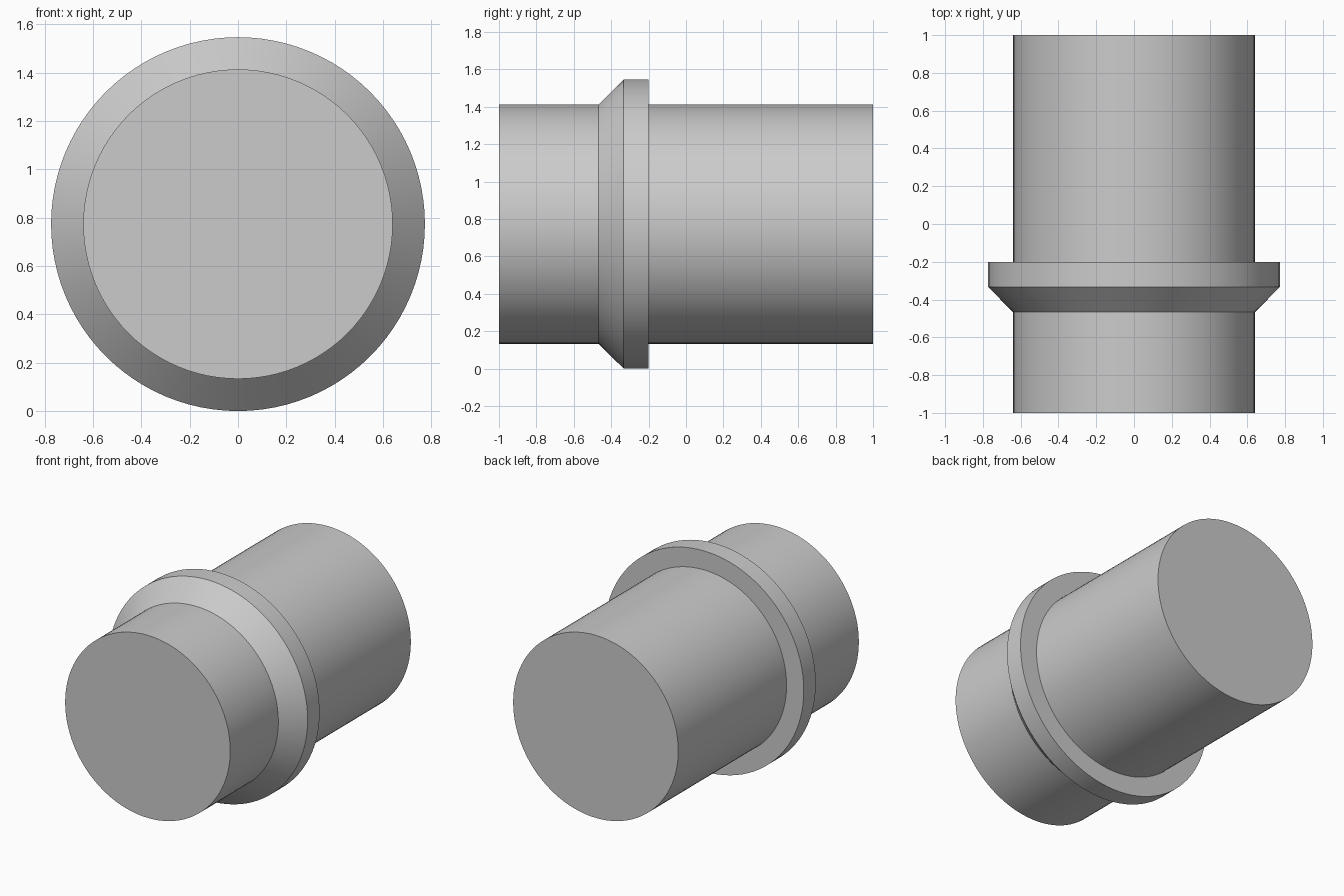
import bpy
import bmesh
import math
from mathutils import Matrix, Vector

cube = bpy.data.objects.get("Cube")
if cube:
    bpy.data.objects.remove(cube, do_unlink=True)

PIPE_R, COLLAR_R = 0.64, 0.773
SEGMENTS = 96

grey = bpy.data.materials.new("plain_grey")
grey.use_nodes = True
colour = (0.6, 0.6, 0.6, 1.0)
grey.diffuse_color = colour
grey.node_tree.nodes["Principled BSDF"].inputs["Base Color"].default_value = colour


def lathe(name, profile):
    """Spin (radius, y) points around the y axis, at collar height."""
    bm = bmesh.new()
    verts = [bm.verts.new((r, y, 0)) for r, y in profile]
    edges = [bm.edges.new(pair) for pair in zip(verts, verts[1:])]
    bmesh.ops.spin(bm, geom=verts + edges, cent=(0, 0, 0), axis=(0, 1, 0),
                   angle=math.tau, steps=SEGMENTS, use_duplicate=False)
    bmesh.ops.remove_doubles(bm, verts=bm.verts[:], dist=0.0001)
    bmesh.ops.recalc_face_normals(bm, faces=bm.faces[:])
    bmesh.ops.translate(bm, verts=bm.verts[:], vec=Vector((0, 0, COLLAR_R)))
    mesh = bpy.data.meshes.new(name)
    bm.to_mesh(mesh)
    bm.free()
    mesh.materials.append(grey)
    obj = bpy.data.objects.new(name, mesh)
    bpy.context.collection.objects.link(obj)
    bpy.ops.object.select_all(action="DESELECT")
    obj.select_set(True)
    bpy.context.view_layer.objects.active = obj
    bpy.ops.object.shade_smooth_by_angle(angle=math.radians(30))
    return obj


# Solid round plug with a collar, chamfered towards the front
lathe("collared_plug", [
    (0, -1), (PIPE_R, -1),
    (PIPE_R, -0.467), (COLLAR_R, -0.333), (COLLAR_R, -0.2), (PIPE_R, -0.2),
    (PIPE_R, 1), (0, 1),
])
